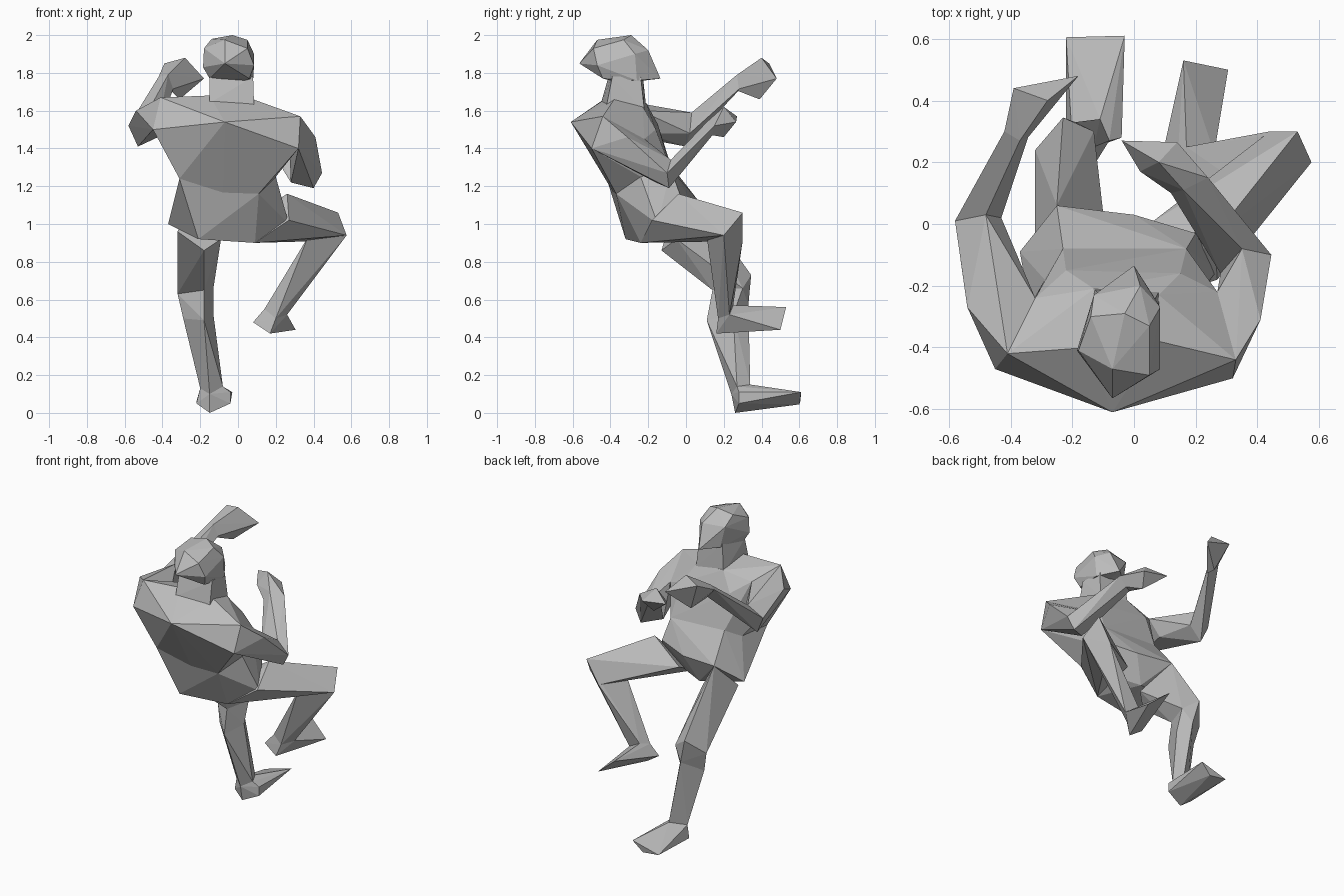
import bpy
import bmesh

# Remove the default cube
default_cube = bpy.data.objects.get("Cube")
if default_cube:
    bpy.data.objects.remove(default_cube, do_unlink=True)

# Single plain clay colour
clay = bpy.data.materials.new("clay_grey")
clay.use_nodes = True
clay_colour = (.5, .5, .5, 1)
clay.diffuse_color = clay_colour
clay.node_tree.nodes["Principled BSDF"].inputs["Base Color"].default_value = clay_colour


def add_hull(bm, points):
    """Wrap a faceted skin around a few landmark points."""
    verts = [bm.verts.new(point) for point in points]
    result = bmesh.ops.convex_hull(bm, input=verts)
    unused = set(result["geom_interior"]) | set(result["geom_unused"])
    loose = [item for item in unused if isinstance(item, bmesh.types.BMVert)]
    bmesh.ops.delete(bm, geom=loose, context="VERTS")


def build_part(name, *sections):
    """Join each pair of neighbouring sections into one faceted part."""
    bm = bmesh.new()
    for start, end in zip(sections, sections[1:]):
        add_hull(bm, list(start.values()) + list(end.values()))
    bmesh.ops.recalc_face_normals(bm, faces=bm.faces)
    mesh = bpy.data.meshes.new(name)
    bm.to_mesh(mesh)
    bm.free()
    mesh.materials.append(clay)
    part = bpy.data.objects.new(name, mesh)
    bpy.context.scene.collection.objects.link(part)


# Head: crown and jaw landmarks
crown = dict(
    top_middle=(-.03, -.29, 2), top_left=(.05, -.33, 1.975),
    top_right=(-.14, -.3, 1.98), top_rear=(-.07, -.47, 1.975),
    rear_left=(.05, -.49, 1.93), rear_right=(-.18, -.41, 1.93),
    temple_left=(.085, -.27, 1.9), temple_right=(-.13, -.23, 1.92),
    forehead=(.02, -.2, 1.92))
jaw = dict(
    rear_point=(-.07, -.565, 1.85), ear_left=(.085, -.47, 1.84),
    ear_right=(-.185, -.41, 1.83), chin=(0, -.135, 1.77),
    cheek_left=(.08, -.26, 1.76), cheek_right=(-.1, -.22, 1.78),
    nape_left=(.06, -.44, 1.77), nape_right=(-.15, -.4, 1.77),
    throat=(0, -.34, 1.745))
build_part("head", crown, jaw)

# Neck
neck_top = dict(
    rear_left=(.08, -.39, 1.78), rear_right=(-.15, -.41, 1.78),
    front_left=(.07, -.24, 1.78), front_right=(-.11, -.23, 1.8))
neck_base = dict(
    rear_left=(.085, -.42, 1.63), rear_right=(-.15, -.45, 1.64),
    front_left=(.08, -.22, 1.6), front_right=(-.13, -.21, 1.61))
build_part("neck", neck_top, neck_base)

# Torso: shoulders, waist and hips
shoulders = dict(
    top_left=(.33, -.44, 1.57), top_right=(-.41, -.42, 1.67),
    neck_left=(.08, -.38, 1.66), neck_right=(-.15, -.4, 1.68),
    throat_left=(.08, -.23, 1.62), throat_right=(-.13, -.21, 1.64),
    rear_left=(.32, -.5, 1.4), rear_right=(-.45, -.47, 1.5),
    rear_middle=(-.07, -.61, 1.54),
    front_left=(.27, -.22, 1.45), front_right=(-.32, -.24, 1.6),
    breast_left=(.15, -.16, 1.5), breast_right=(-.22, -.15, 1.53))
waist = dict(
    side_left=(.2, -.24, 1.25), side_right=(-.31, -.42, 1.24),
    rear_left=(.11, -.37, 1.16), rear_right=(-.08, -.38, 1.16),
    flank_right=(-.29, -.18, 1.25),
    front_left=(.17, -.08, 1.29), front_right=(-.23, -.08, 1.31))
hips = dict(
    side_left=(.27, -.15, 1), side_right=(-.37, -.09, 1),
    rear_left=(.09, -.24, .9), rear_right=(-.21, -.32, .92),
    front_left=(.2, -.03, 1.15), front_right=(-.25, .06, 1.13),
    front_middle=(0, .03, 1.12), crotch=(-.08, -.03, .95))
build_part("torso", shoulders, waist, hips)

# Right arm, raised and bent
right_shoulder = dict(
    top=shoulders["top_right"], rear=shoulders["rear_right"],
    front=shoulders["front_right"], under=(-.38, -.21, 1.48),
    outer=(-.54, -.27, 1.6))
right_elbow = dict(
    outer=(-.58, .01, 1.52), under=(-.53, 0, 1.41),
    inner=(-.43, .02, 1.48), top=(-.48, .03, 1.59))
right_wrist = dict(
    outer=(-.42, .3, 1.78), inner=(-.33, .32, 1.75),
    under=(-.36, .26, 1.71), top=(-.37, .27, 1.79))
right_hand = dict(
    knuckle=(-.39, .44, 1.85), top=(-.28, .4, 1.88),
    tip=(-.18, .48, 1.77), under=(-.31, .39, 1.66))
build_part("right_arm", right_shoulder, right_elbow, right_wrist, right_hand)

# Left arm, folded across the chest
left_shoulder = dict(
    top=shoulders["top_left"], rear=shoulders["rear_left"],
    front=shoulders["front_left"], outer=(.41, -.31, 1.46))
left_elbow = dict(
    outer=(.445, -.1, 1.27), under=(.4, -.09, 1.19),
    inner=(.28, -.16, 1.22), top=(.35, -.08, 1.34))
left_wrist = dict(
    outer=(.24, .15, 1.52), under=(.18, .14, 1.47),
    inner=(.12, .1, 1.48), top=(.16, .11, 1.54))
left_hand = dict(
    tip=(-.04, .27, 1.57), inner=(.02, .17, 1.53),
    knuckle=(.14, .265, 1.54), top=(.08, .2, 1.62),
    under=(.1, .2, 1.46))
build_part("left_arm", left_shoulder, left_elbow, left_wrist, left_hand)

# Left leg, lifted with the knee out to the side
left_hip = dict(
    rear=hips["rear_left"], outer=(.27, -.18, 1.02),
    top=(.26, -.04, 1.16), inner=(.05, 0, 1.02))
left_knee = dict(
    outer=(.575, .2, .94), top=(.53, .3, 1.06),
    front=(.44, .3, .91), under=(.37, .11, .93))
left_ankle = dict(
    front=(.17, .25, .57), outer=(.26, .23, .52),
    rear=(.2, .17, .5), inner=(.14, .18, .55))
left_toes = dict(
    heel_side=(.08, .17, .48), heel=(.17, .16, .42),
    toe_inner=(.16, .53, .56), toe_outer=(.305, .5, .44))
build_part("left_leg", left_hip, left_knee, left_ankle, left_toes)

# Right leg, standing
right_hip = dict(
    outer=(-.32, -.1, .96), rear=(-.18, -.13, .86),
    front=hips["front_right"], inner=(-.09, -.05, .92))
right_knee = dict(
    front=(-.23, .345, .73), outer=(-.32, .24, .63),
    inner=(-.13, .3, .66), rear=(-.18, .14, .65))
right_calf = dict(
    front=(-.19, .33, .57), outer=(-.29, .22, .5),
    inner=(-.13, .25, .52), rear=(-.18, .11, .49))
right_ankle = dict(
    outer=(-.2, .27, .13), inner=(-.08, .27, .14),
    front=(-.11, .34, .15), rear=(-.15, .24, .1))
right_toes = dict(
    heel=(-.15, .26, 0), heel_outer=(-.22, .28, .05),
    heel_inner=(-.04, .28, .05), instep=(-.04, .28, .11),
    toe_outer=(-.22, .605, .06), toe_inner=(-.03, .61, .11),
    toe_under=(-.1, .6, .045))
build_part("right_leg", right_hip, right_knee, right_calf, right_ankle, right_toes)
